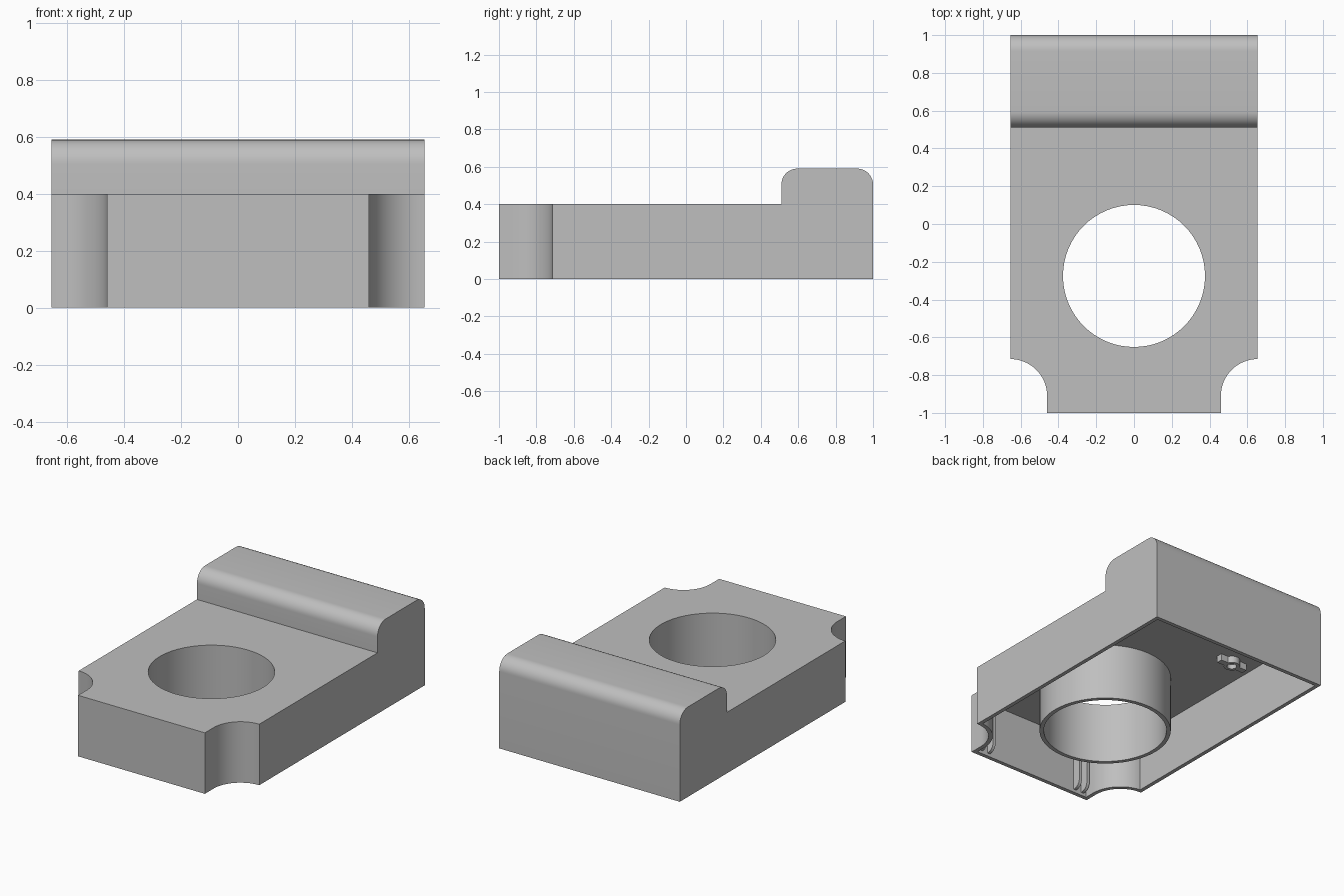
import bpy, bmesh
from math import sin, cos, pi
from mathutils import Vector

if "Cube" in bpy.data.objects:
    bpy.data.objects.remove(bpy.data.objects["Cube"], do_unlink=True)

WALL = 0.026
HOLE_Y, HOLE_R = -0.275, 0.376

grey = bpy.data.materials.new("light grey plastic")
grey.use_nodes = True
colour = (0.52, 0.52, 0.52, 1)
grey.diffuse_color = colour
grey.node_tree.nodes["Principled BSDF"].inputs["Base Color"].default_value = colour


def arc(cx, cy, r, start, end, steps=12):
    angles = [start + (end - start) * i / steps for i in range(steps + 1)]
    return [(cx + r * cos(a), cy + r * sin(a)) for a in angles]


def prism(name, points, axis, low, high):
    """Extrude a 2D outline along x (points are y, z) or z (points are x, y)."""
    bm = bmesh.new()
    if axis == "x":
        verts = [bm.verts.new((low, a, b)) for a, b in points]
        shift = Vector((high - low, 0, 0))
    else:
        verts = [bm.verts.new((a, b, low)) for a, b in points]
        shift = Vector((0, 0, high - low))
    face = bm.faces.new(verts)
    result = bmesh.ops.extrude_face_region(bm, geom=[face])
    moved = [g for g in result["geom"] if isinstance(g, bmesh.types.BMVert)]
    bmesh.ops.translate(bm, verts=moved, vec=shift)
    bmesh.ops.recalc_face_normals(bm, faces=bm.faces)
    mesh = bpy.data.meshes.new(name)
    bm.to_mesh(mesh)
    bm.free()
    obj = bpy.data.objects.new(name, mesh)
    bpy.context.collection.objects.link(obj)
    mesh.materials.append(grey)
    return obj


def select(obj):
    bpy.ops.object.select_all(action="DESELECT")
    obj.select_set(True)
    bpy.context.view_layer.objects.active = obj


def combine(obj, other, operation):
    mod = obj.modifiers.new("cut", "BOOLEAN")
    mod.operation, mod.solver, mod.object = operation, "EXACT", other
    select(obj)
    bpy.ops.object.modifier_apply(modifier=mod.name)
    bpy.data.objects.remove(other, do_unlink=True)


def circle(name, x, y, r, low, high, steps=64):
    return prism(name, arc(x, y, r, 0, 2 * pi, steps)[:-1], "z", low, high)


def block(name, inset, floor):
    """Plan outline with scooped front corners, trimmed by the stepped side profile."""
    side, front, radius = 0.655 - inset, -1 + inset, 0.195 + inset
    back, top, deck = 1 - inset, 0.59 - inset, 0.40 - inset
    step, round_r = 0.51 + inset, 0.085 - inset
    # The scoop is a quarter circle centred on the outer side line.
    scoop = [p for p in arc(0.655, -0.91, radius, pi, pi / 2, 20) if p[0] < side]
    scoop.append((side, -0.91 + (radius ** 2 - inset ** 2) ** 0.5))
    half = [(0.655 - radius, front)] + scoop + [(side, 1.2)]
    plan = half + [(-x, y) for x, y in reversed(half)]
    body = prism(name, plan, "z", -0.3, 1)
    profile = [(-1.2, floor), (back, floor)]
    profile += arc(back - round_r, top - round_r, round_r, 0, pi / 2)
    profile += arc(step + round_r, top - round_r, round_r, pi / 2, pi)
    profile += [(step, deck), (-1.2, deck)]
    combine(body, prism("side_profile", profile, "x", -1, 1), "INTERSECT")
    return body


# Thin shell, open underneath, with a tube round the central hole
shell = block("housing_shell", 0, 0)
cavity = block("cavity", WALL, -0.1)
combine(cavity, circle("tube", 0, HOLE_Y, HOLE_R + WALL, -0.2, 0.8), "DIFFERENCE")
combine(shell, cavity, "DIFFERENCE")
combine(shell, circle("hole", 0, HOLE_Y, HOLE_R, -0.2, 0.8), "DIFFERENCE")
parts = [shell]

for side, label in ((1, "left"), (-1, "right")):
    # Pair of vertical ribs with rounded lower ends behind the front wall
    for number, x in enumerate((0.345, 0.405)):
        rib = [(-0.98, 0.38), (-0.98, 0.02)]
        rib += arc(-0.97, 0.07, 0.05, -pi / 2, 0, 6) + [(-0.92, 0.38)]
        x = side * x
        parts.append(prism(f"{label}_front_rib_{number + 1}", rib, "x", x - 0.01, x + 0.01))
    # Small drilled boss and crossed rib under the deck
    x, y = side * 0.455, 0.39
    boss = circle(f"{label}_boss", x, y, 0.05, 0.33, 0.38, 24)
    combine(boss, circle("drill", x, y, 0.03, 0.3, 0.36, 24), "DIFFERENCE")
    parts.append(boss)
    for end in (-1, 1):
        tab = [(x + end * 0.045, y - 0.02), (x + end * 0.1, y - 0.02),
               (x + end * 0.1, y + 0.02), (x + end * 0.045, y + 0.02)]
        parts.append(prism(f"{label}_boss_tab_{'inner' if end * side < 0 else 'outer'}",
                           tab, "z", 0.33, 0.38))

for obj in parts:
    select(obj)
    bpy.ops.object.shade_smooth_by_angle(angle=pi / 6)
